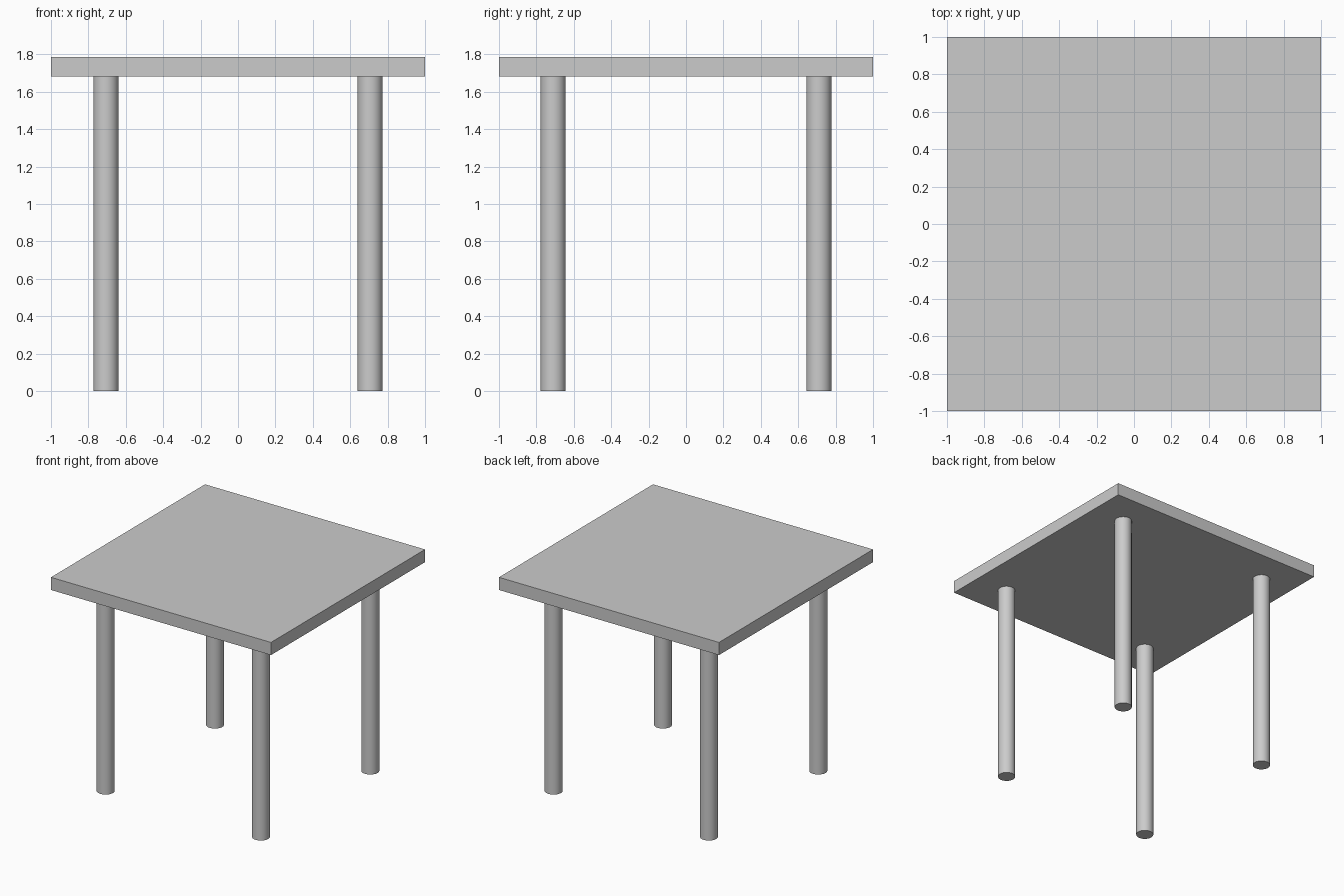
import bpy
from math import radians

if "Cube" in bpy.data.objects:
    bpy.data.objects.remove(bpy.data.objects["Cube"])

TOP_Z, UNDER_Z = 1.786, 1.682
LEG_X, LEG_Y, LEG_R = 0.706, 0.71, 0.067

# Square slab top
bpy.ops.mesh.primitive_cube_add(size=1, location=(0, 0, (TOP_Z + UNDER_Z) / 2))
top = bpy.context.object
top.name = "table_top"
top.scale = (2, 2, TOP_Z - UNDER_Z)
bpy.ops.object.transform_apply(location=False, rotation=False, scale=True)

# Four round legs, standing from the floor to the underside of the top
for side, sx in (("left", -1), ("right", 1)):
    for end, sy in (("front", -1), ("back", 1)):
        bpy.ops.mesh.primitive_cylinder_add(
            vertices=48, radius=LEG_R, depth=UNDER_Z,
            location=(sx * LEG_X, sy * LEG_Y, UNDER_Z / 2))
        bpy.context.object.name = f"{end}_{side}_leg"
        bpy.ops.object.shade_smooth_by_angle(angle=radians(30))
